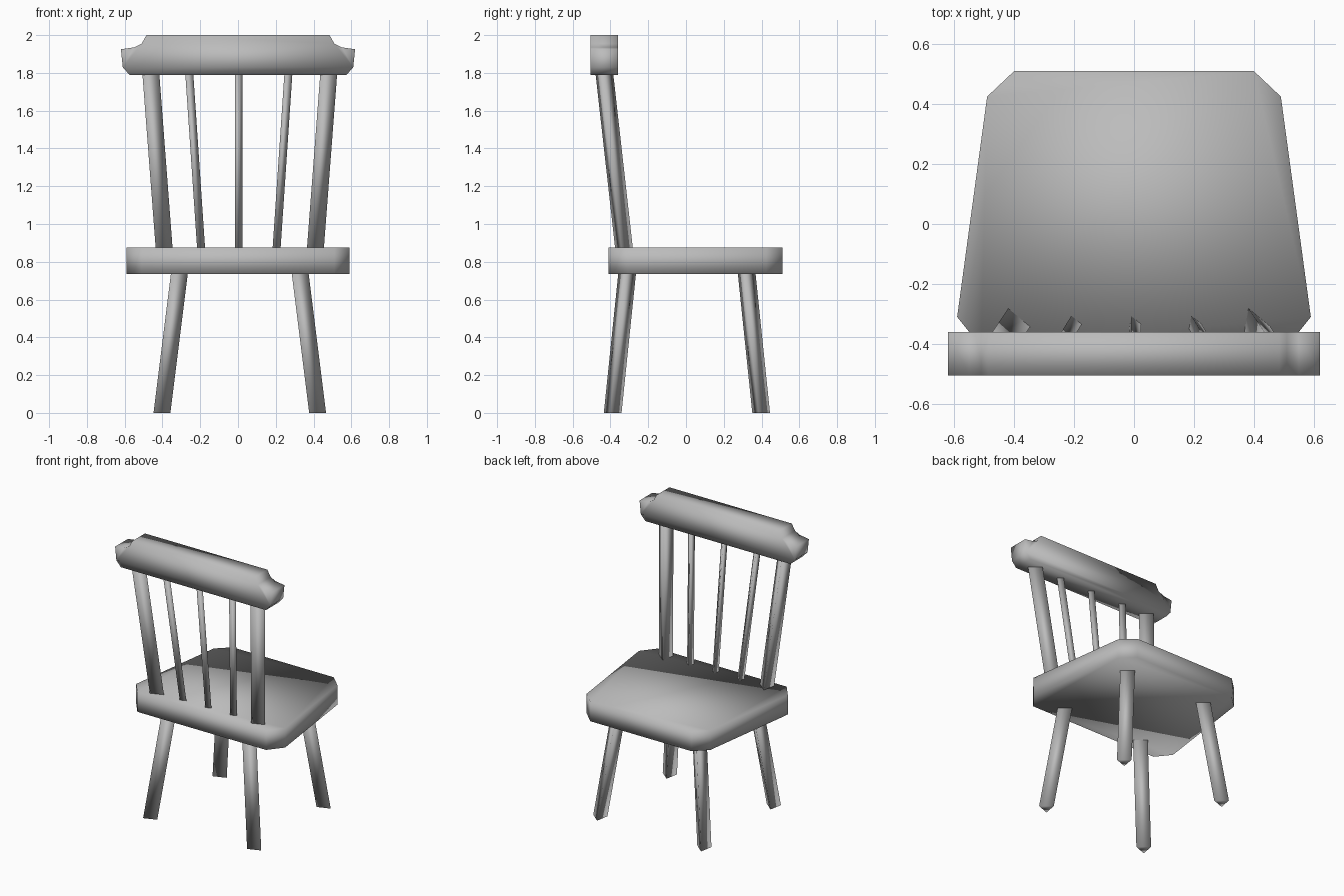
import bpy, bmesh, math
from mathutils import Vector

cube = bpy.data.objects.get("Cube")
if cube:
    bpy.data.objects.remove(cube)

grey = bpy.data.materials.new("plain grey")
grey.use_nodes = True
colour = (0.5, 0.5, 0.5, 1)
grey.diffuse_color = colour
grey.node_tree.nodes["Principled BSDF"].inputs["Base Color"].default_value = colour


def prism(name, start, end):
    """Closed solid between two matching outlines, smooth shaded all over."""
    bm = bmesh.new()
    a = [bm.verts.new(p) for p in start]
    b = [bm.verts.new(p) for p in end]
    bm.faces.new(a)
    bm.faces.new(b[::-1])
    for i in range(len(a)):
        j = (i + 1) % len(a)
        bm.faces.new((a[i], b[i], b[j], a[j]))
    bmesh.ops.recalc_face_normals(bm, faces=bm.faces)
    for f in bm.faces:
        f.smooth = True
    mesh = bpy.data.meshes.new(name)
    bm.to_mesh(mesh)
    bm.free()
    mesh.materials.append(grey)
    obj = bpy.data.objects.new(name, mesh)
    bpy.context.collection.objects.link(obj)
    return obj


def stick(name, bottom, top, radius):
    """Three-sided leaning rod with level ends."""
    ring = [Vector((math.cos(t), math.sin(t), 0)) * radius
            for t in (math.radians(110 + 120 * k) for k in range(3))]
    prism(name, [Vector(bottom) + r for r in ring], [Vector(top) + r for r in ring])


# Seat: tapered board with clipped corners
half = [(0.40, 0.51), (0.49, 0.425), (0.59, -0.31), (0.51, -0.41)]
outline = half + [(-x, y) for x, y in reversed(half)]
prism("seat", [(x, y, 0.735) for x, y in outline], [(x, y, 0.875) for x, y in outline])

# Top rail: notched profile extruded front to back
half = [(0.575, 1.79), (0.61, 1.83), (0.62, 1.925), (0.55, 1.935), (0.51, 1.955), (0.485, 2.0)]
outline = half + [(-x, z) for x, z in reversed(half)]
prism("top_rail", [(x, -0.505, z) for x, z in outline], [(x, -0.36, z) for x, z in outline])

# Splayed legs, back posts and spindles
for side, sx in (("left", 1), ("right", -1)):
    for end, sy in (("front", -1), ("back", 1)):
        stick(f"{end}_{side}_leg", (sx * 0.412, sy * 0.393, 0), (sx * 0.312, sy * 0.31, 0.8), 0.055)
    stick(f"{side}_post", (sx * 0.395, -0.325, 0.8), (sx * 0.475, -0.443, 1.85), 0.055)
    stick(f"{side}_spindle", (sx * 0.195, -0.322, 0.8), (sx * 0.266, -0.438, 1.85), 0.026)
stick("middle_spindle", (0, -0.322, 0.8), (0, -0.438, 1.85), 0.024)
